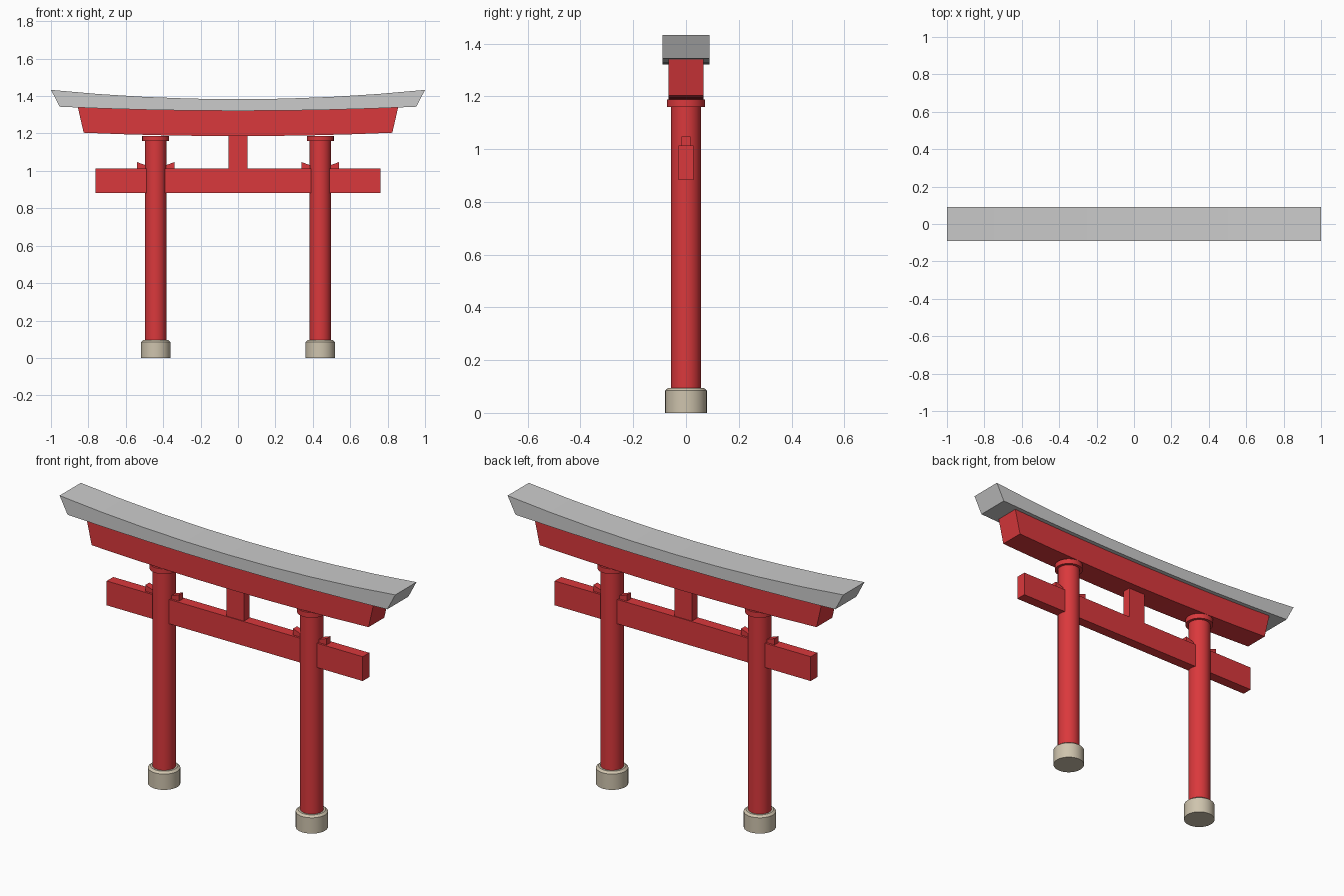
import bpy, bmesh

if "Cube" in bpy.data.objects:
    bpy.data.objects.remove(bpy.data.objects["Cube"])


def material(name, rgb):
    m = bpy.data.materials.new(name)
    m.diffuse_color = (*rgb, 1)
    m.use_nodes = True
    m.node_tree.nodes["Principled BSDF"].inputs["Base Color"].default_value = m.diffuse_color
    return m


RED = material("red_paint", (0.7, 0.04, 0.045))
STONE = material("stone", (0.62, 0.55, 0.42))


def finish(name, bm, mat=None):
    bmesh.ops.recalc_face_normals(bm, faces=bm.faces)
    me = bpy.data.meshes.new(name)
    bm.to_mesh(me)
    bm.free()
    ob = bpy.data.objects.new(name, me)
    bpy.context.collection.objects.link(ob)
    if mat:
        me.materials.append(mat)
    return ob


def prism(name, profile, depth, mat=None):
    """Extrude an x-z outline to +-depth in y."""
    bm = bmesh.new()
    front = bm.faces.new([bm.verts.new((x, -depth, z)) for x, z in profile])
    ext = bmesh.ops.extrude_face_region(bm, geom=[front])["geom"]
    verts = [v for v in ext if isinstance(v, bmesh.types.BMVert)]
    bmesh.ops.translate(bm, verts=verts, vec=(0, 2 * depth, 0))
    return finish(name, bm, mat)


def curved_beam(name, top, bottom, depth, mat=None, segments=8):
    """Beam swept upward at its ends; top/bottom = (half length, mid z, end rise)."""
    bm = bmesh.new()
    rings = []
    for i in range(segments + 1):
        t = 2 * i / segments - 1
        (xt, zt, rt), (xb, zb, rb) = top, bottom
        pt, pb = (xt * t, zt + rt * t * t), (xb * t, zb + rb * t * t)
        rings.append([bm.verts.new((p[0], y, p[1])) for p, y in
                      ((pt, -depth), (pt, depth), (pb, depth), (pb, -depth))])
    for a, b in zip(rings, rings[1:]):
        for k in range(4):
            n = (k + 1) % 4
            bm.faces.new((a[k], a[n], b[n], b[k]))
    bm.faces.new(rings[0])
    bm.faces.new(rings[-1])
    return finish(name, bm, mat)


def turned(name, x, profile, mat, sides=32):
    """Round part from (radius, z) steps, smooth around and sharp at rims."""
    bm = bmesh.new()
    for (r1, z1), (r2, z2) in zip(profile, profile[1:]):
        geom = bmesh.ops.create_cone(bm, segments=sides, radius1=r1, radius2=r2,
                                     depth=z2 - z1, cap_ends=False)["verts"]
        bmesh.ops.translate(bm, verts=geom, vec=(x, 0, (z1 + z2) / 2))
    bmesh.ops.remove_doubles(bm, verts=bm.verts, dist=1e-5)
    bmesh.ops.holes_fill(bm, edges=[e for e in bm.edges if e.is_boundary], sides=0)
    ob = finish(name, bm, mat)
    bpy.ops.object.select_all(action='DESELECT')
    ob.select_set(True)
    bpy.context.view_layer.objects.active = ob
    bpy.ops.object.shade_smooth_by_angle(angle=0.5)
    return ob


def box(x, z0, z1):
    return [(-x, z0), (x, z0), (x, z1), (-x, z1)]


# Curved roof beam and the red lintel tucked under it
curved_beam("roof_beam", (1.0, 1.383, 0.05), (0.953, 1.321, 0.022), 0.09)
curved_beam("upper_lintel", (0.857, 1.325, 0.018), (0.825, 1.186, 0.018), 0.067, RED)

# Lower tie beam and short centre strut
prism("tie_beam", box(0.763, 0.882, 1.013), 0.028, RED)
prism("centre_strut", box(0.052, 1.01, 1.195), 0.024, RED)

# Pillars with stone feet, collars and wedges
for side, s in (("left", -1), ("right", 1)):
    px = 0.44 * s
    turned(side + "_foot", px, [(0.079, 0), (0.079, 0.085), (0.067, 0.095)], STONE)
    turned(side + "_pillar", px, [(0.057, 0.08), (0.057, 1.175)], RED)
    turned(side + "_collar", px, [(0.072, 1.159), (0.072, 1.187)], RED)
    for end, d in (("inner", -s), ("outer", s)):
        prism(f"{side}_{end}_wedge",
              [(px + d * 0.03, 1.008), (px + d * 0.1, 1.008),
               (px + d * 0.1, 1.047), (px + d * 0.03, 1.022)], 0.017, RED)
